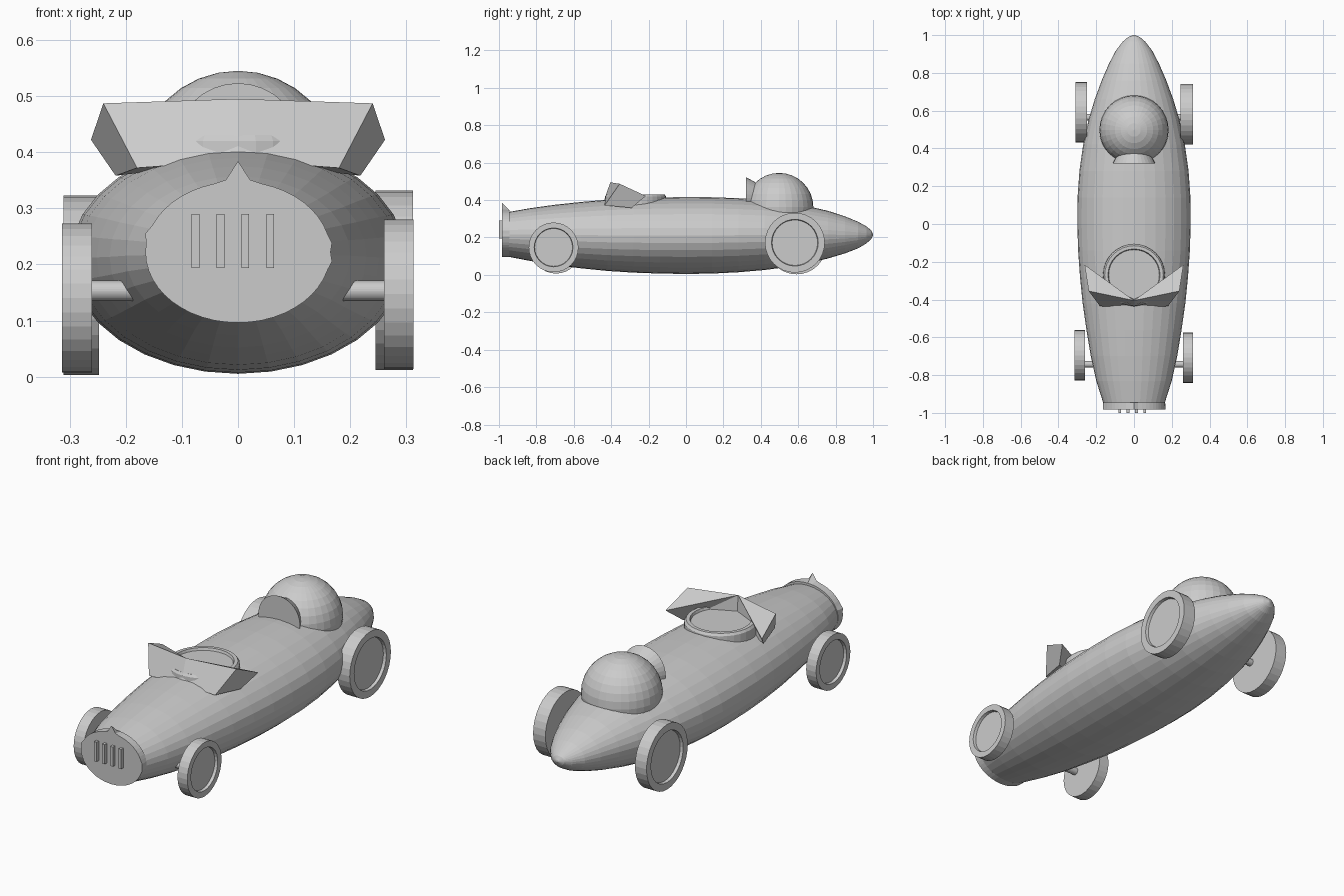
import bpy, bmesh, math
from mathutils import Matrix, Vector

cube = bpy.data.objects.get("Cube")
if cube:
    bpy.data.objects.remove(cube, do_unlink=True)

grey = bpy.data.materials.new("plain_grey")
grey.use_nodes = True
grey.diffuse_color = (0.6, 0.6, 0.6, 1)
grey.node_tree.nodes["Principled BSDF"].inputs["Base Color"].default_value = (0.6, 0.6, 0.6, 1)


def finish(name, bm):
    """Turn a bmesh into a flat shaded, coloured object."""
    bmesh.ops.recalc_face_normals(bm, faces=bm.faces)
    mesh = bpy.data.meshes.new(name)
    bm.to_mesh(mesh)
    bm.free()
    mesh.materials.append(grey)
    ob = bpy.data.objects.new(name, mesh)
    bpy.context.collection.objects.link(ob)
    return ob


def loft(name, loops):
    """Skin a list of equally long point loops and cap both ends."""
    bm = bmesh.new()
    rings = [[bm.verts.new(p) for p in loop] for loop in loops]
    n = len(rings[0])
    for a, b in zip(rings, rings[1:]):
        for i in range(n):
            j = (i + 1) % n
            bm.faces.new((a[i], a[j], b[j], b[i]))
    bm.faces.new(rings[0])
    bm.faces.new(rings[-1])
    return finish(name, bm)


def circle(n=32):
    return [(math.cos(2 * math.pi * i / n), math.sin(2 * math.pi * i / n)) for i in range(n)]


def turned(name, profile, place):
    """Revolve (radius, height) pairs about z, then map each point with place."""
    return loft(name, [[place(r * c, r * s, h) for c, s in circle()] for r, h in profile])


# Body: elliptical sections (y, half width, bottom, top)
stations = [
    (-0.95, 0.162, 0.097, 0.336), (-0.83, 0.20, 0.074, 0.357), (-0.70, 0.229, 0.052, 0.375),
    (-0.56, 0.252, 0.035, 0.390), (-0.42, 0.272, 0.021, 0.402), (-0.28, 0.286, 0.012, 0.410),
    (-0.14, 0.296, 0.007, 0.414), (0, 0.30, 0.005, 0.416), (0.14, 0.299, 0.007, 0.415),
    (0.28, 0.289, 0.014, 0.410), (0.42, 0.269, 0.026, 0.400), (0.55, 0.241, 0.043, 0.384),
    (0.66, 0.208, 0.064, 0.365), (0.76, 0.171, 0.088, 0.342), (0.85, 0.132, 0.115, 0.313),
    (0.92, 0.095, 0.142, 0.284), (0.965, 0.060, 0.168, 0.259), (0.99, 0.031, 0.192, 0.238),
    (1.0, 0.006, 0.211, 0.219),
]
loft("body", [[(w * c, y, (lo + hi) / 2 + (hi - lo) / 2 * s) for c, s in circle()]
              for y, w, lo, hi in stations])


# Nose plate with a crest on top and small points at the sides
def plate_loop(y, crest):
    pts = []
    for i, (c, s) in enumerate(circle(48)):
        top = {11: 0.004, 12: 0.036, 13: 0.004}.get(i, 0) * crest
        side = {1: 0.004, 22: 0.006, 47: 0.004}.get(i, 0) * crest
        pts.append((0.165 * c + math.copysign(side, c), y, 0.222 + 0.126 * s + top))
    return pts


loft("nose_plate", [plate_loop(-0.983, 1), plate_loop(-0.945, 0)])


# Grille bars
def box(name, centre, size):
    bm = bmesh.new()
    bmesh.ops.create_cube(bm, size=1, matrix=Matrix.Translation(centre) @ Matrix.Diagonal((*size, 1)))
    return finish(name, bm)


for i in range(4):
    box("grille_bar", Vector((-0.076 + 0.0445 * i, -0.985, 0.242)), (0.014, 0.03, 0.096))


# Wheels: hollowed outer side, flat inner side
def wheel(name, side, inner, outer, y, z, r):
    w = outer - inner
    profile = [(0.003, 0), (r, 0), (r, w), (0.78 * r, w), (0.76 * r, w - 0.014), (0.003, w - 0.014)]
    turned(name, profile, lambda a, b, h: (side * (inner + h), y + a, z + b))


wheel("front_left_wheel", 1, 0.26, 0.313, -0.708, 0.147, 0.133)
wheel("front_right_wheel", -1, 0.26, 0.314, -0.695, 0.140, 0.133)
wheel("rear_left_wheel", 1, 0.245, 0.312, 0.582, 0.172, 0.16)
wheel("rear_right_wheel", -1, 0.248, 0.311, 0.591, 0.163, 0.16)

# Axles
for name, y, z in (("front_axle", -0.742, 0.153), ("rear_axle", 0.565, 0.165)):
    turned(name, [(0.018, -0.265), (0.018, 0.265)], lambda a, b, h: (h, y + a, z + b))

# Domed headrest and the flared pad in front of it
bm = bmesh.new()
bmesh.ops.create_uvsphere(bm, u_segments=32, v_segments=16, radius=0.183,
                          matrix=Matrix.Translation((0, 0.498, 0.362)))
finish("headrest_dome", bm)
turned("headrest_pad", [(0.113, 0.32), (0.105, 0.335), (0.085, 0.37), (0.085, 0.40)],
       lambda a, b, h: (a, h, 0.41 + b))

# Cockpit rim with a shallow sunken floor
turned("cockpit_rim", [(0.165, 0.36), (0.163, 0.42), (0.155, 0.431), (0.138, 0.431),
                       (0.134, 0.419), (0.003, 0.419)],
       lambda a, b, h: (a, -0.27 + b, h))

# Swept windscreen: one half, mirrored about the centre
top, front, low = (0.24, -0.355, 0.487), (0.18, -0.435, 0.372), (0.218, -0.29, 0.358)
tip = (0.262, -0.215, 0.422)
mid_top, mid_front, mid_back = (0, -0.405, 0.495), (0, -0.442, 0.385), (0, -0.395, 0.385)
bm = bmesh.new()
for face in ((top, mid_top, mid_front, front), (top, tip, low, front), (top, mid_top, tip),
             (mid_top, tip, low), (mid_top, low, mid_back), (front, low, mid_back, mid_front)):
    for side in (1, -1):
        bm.faces.new([bm.verts.new((side * x, y, z)) for x, y, z in face])
bmesh.ops.remove_doubles(bm, verts=bm.verts, dist=0.0005)
finish("windscreen", bm)
